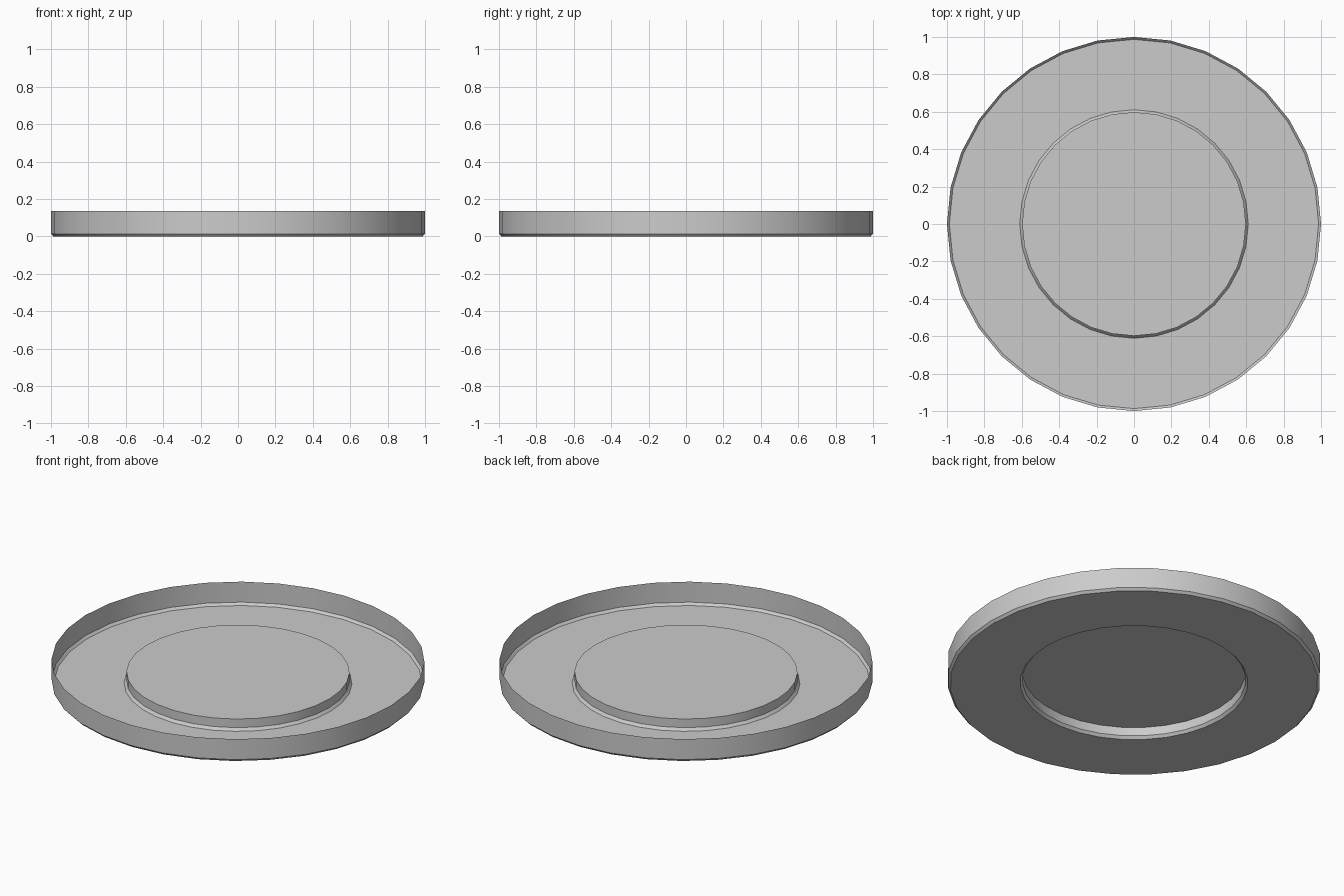
import bpy, bmesh
from math import sin, cos, tau

if "Cube" in bpy.data.objects:
    bpy.data.objects.remove(bpy.data.objects["Cube"])

SIDES = 32

# Cross-section (radius, height) from outer rim to raised centre
PROFILE = [(1.0, 0.135), (1.0, 0.014), (0.987, 0.0),
           (0.611, 0.0), (0.598, 0.016), (0.598, 0.067)]

bm = bmesh.new()
rings = [[bm.verts.new((r * cos(tau * i / SIDES), r * sin(tau * i / SIDES), z))
          for i in range(SIDES)] for r, z in PROFILE]

# Thin wall, bevels and floor
for a, b in zip(rings, rings[1:]):
    for i in range(SIDES):
        j = (i + 1) % SIDES
        bm.faces.new((a[i], b[i], b[j], a[j]))

# Raised centre disc, wound to match the neighbouring wall (underside faces out)
bm.faces.new(rings[-1][::-1])

mesh = bpy.data.meshes.new("shallow_tray")
bm.to_mesh(mesh)
bm.free()
tray = bpy.data.objects.new("shallow_tray", mesh)
bpy.context.collection.objects.link(tray)

# Smooth round walls, crisp bevel edges
bpy.context.view_layer.objects.active = tray
tray.select_set(True)
bpy.ops.object.shade_smooth_by_angle(angle=0.5)
